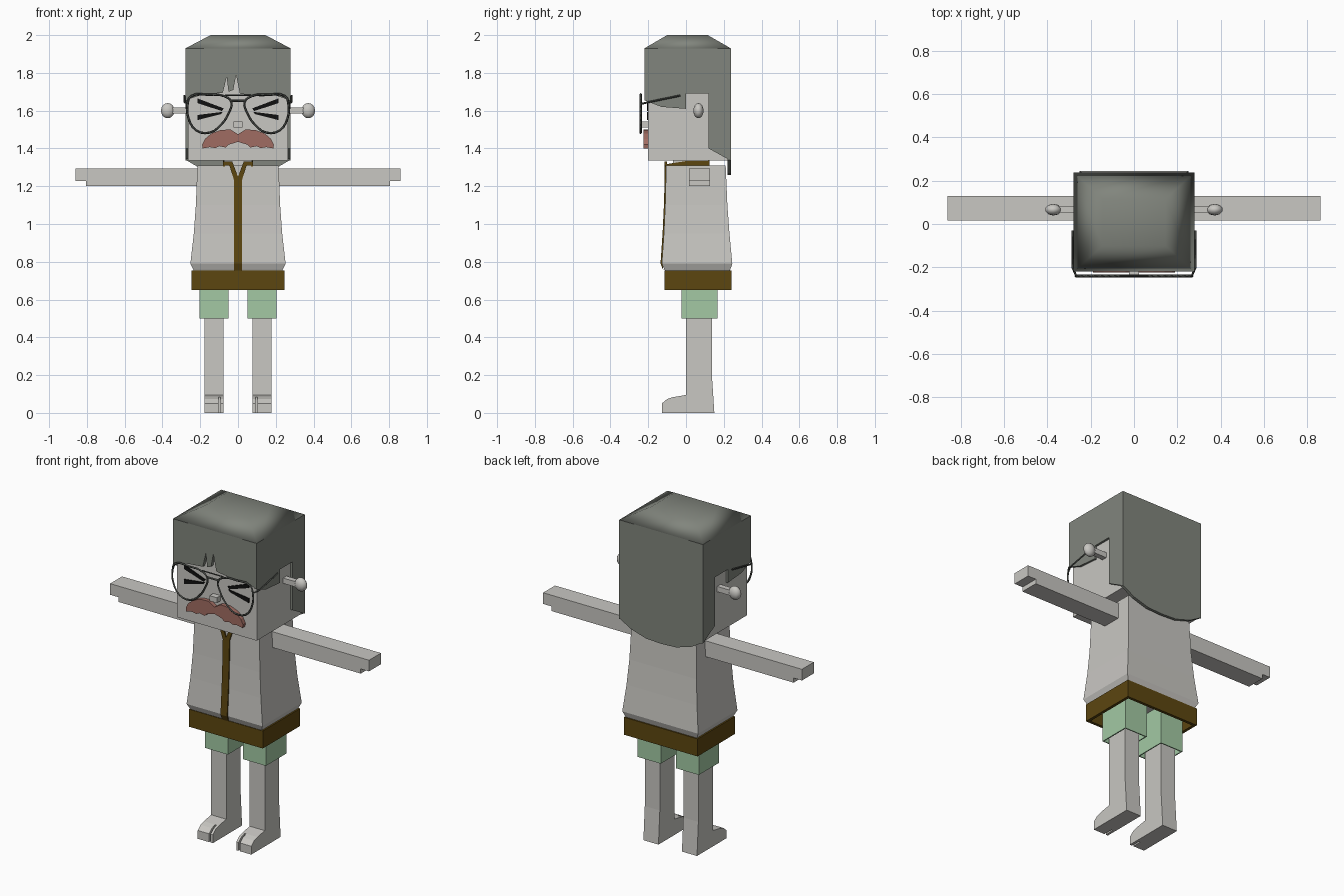
import bpy
import bmesh
from mathutils import Vector

if "Cube" in bpy.data.objects:
    bpy.data.objects.remove(bpy.data.objects["Cube"])


def material(name, rgb):
    m = bpy.data.materials.new(name)
    m.use_nodes = True
    m.diffuse_color = (*rgb, 1)
    m.node_tree.nodes["Principled BSDF"].inputs["Base Color"].default_value = (*rgb, 1)
    return m


SKIN = material("pale grey", (0.58, 0.57, 0.54))
HAIR = material("grey green hair", (0.22, 0.235, 0.205))
BROWN = material("dark brown trim", (0.107, 0.061, 0.005))
GREEN = material("mint green", (0.366, 0.584, 0.371))
RED = material("dusty red", (0.352, 0.15, 0.122))
BLACK = material("black", (0.005, 0.005, 0.005))
FRAME = material("dark frame", (0.06, 0.065, 0.058))


def finish(name, bm, mat):
    bmesh.ops.recalc_face_normals(bm, faces=bm.faces)
    me = bpy.data.meshes.new(name)
    bm.to_mesh(me)
    bm.free()
    me.materials.append(mat)
    ob = bpy.data.objects.new(name, me)
    bpy.context.collection.objects.link(ob)
    return ob


def prism(name, outline, axis, lo, hi, mat):
    """Extrude a 2D outline along an axis: 'x' takes (y, z), 'y' takes (x, z)."""
    bm = bmesh.new()
    place = (lambda p, d: (d, p[0], p[1])) if axis == "x" else (lambda p, d: (p[0], d, p[1]))
    a = [bm.verts.new(place(p, lo)) for p in outline]
    b = [bm.verts.new(place(p, hi)) for p in outline]
    bm.faces.new(a)
    bm.faces.new(b)
    for i in range(len(a)):
        j = (i + 1) % len(a)
        bm.faces.new((a[i], a[j], b[j], b[i]))
    return finish(name, bm, mat)


def loft(name, rings, mat, caps=True):
    """Join rectangles given as (z, x0, x1, y0, y1)."""
    bm = bmesh.new()
    loops = [[bm.verts.new(c) for c in ((x0, y0, z), (x1, y0, z), (x1, y1, z), (x0, y1, z))]
             for z, x0, x1, y0, y1 in rings]
    for p, q in zip(loops, loops[1:]):
        for i in range(4):
            j = (i + 1) % 4
            bm.faces.new((p[i], p[j], q[j], q[i]))
    if caps:
        bm.faces.new(loops[0])
        bm.faces.new(loops[-1])
    return finish(name, bm, mat)


def box(name, x0, x1, y0, y1, z0, z1, mat):
    return loft(name, [(z0, x0, x1, y0, y1), (z1, x0, x1, y0, y1)], mat)


def wire(name, points, radius, mat, cyclic=False, smooth=False):
    cu = bpy.data.curves.new(name, "CURVE")
    cu.dimensions = "3D"
    cu.bevel_depth, cu.bevel_resolution, cu.resolution_u = radius, 0, 3
    cu.use_fill_caps = True
    sp = cu.splines.new("BEZIER")
    sp.bezier_points.add(len(points) - 1)
    for bp, p in zip(sp.bezier_points, points):
        bp.co = p
        bp.handle_left_type = bp.handle_right_type = "AUTO" if smooth else "VECTOR"
    sp.use_cyclic_u = cyclic
    tmp = bpy.data.objects.new(name, cu)
    bpy.context.collection.objects.link(tmp)
    bpy.context.view_layer.update()
    me = bpy.data.meshes.new_from_object(tmp.evaluated_get(bpy.context.evaluated_depsgraph_get()))
    bpy.data.objects.remove(tmp)
    me.materials.clear()
    me.materials.append(mat)
    ob = bpy.data.objects.new(name, me)
    bpy.context.collection.objects.link(ob)
    return ob


def flip(s, pts):
    return [(s * p[0], *p[1:]) for p in pts]


# Head, neck and nose
box("head", -0.265, 0.265, -0.2, 0.222, 1.335, 1.9, SKIN)
box("neck", -0.075, 0.075, -0.07, 0.12, 1.28, 1.36, SKIN)
box("nose", -0.024, 0.024, -0.235, -0.19, 1.51, 1.542, SKIN)

# Hair: domed crown, fringe, back panel
crown = loft("hair_crown", [(1.93, -0.278, 0.278, -0.22, 0.237),
                            (2.0, -0.145, 0.145, -0.1, 0.115)], HAIR)
crown.data.shade_smooth()
fringe = [(-0.278, 1.93), (-0.278, 1.655), (-0.19, 1.685), (-0.08, 1.695), (-0.06, 1.78),
          (-0.05, 1.7), (-0.025, 1.71), (-0.01, 1.79), (0.01, 1.69), (0.12, 1.675),
          (0.2, 1.68), (0.278, 1.655), (0.278, 1.93)]
prism("hair_fringe", fringe, "y", -0.22, -0.198, HAIR)
nape = [(-0.278, 1.34), (-0.2, 1.295), (-0.1, 1.265), (0, 1.26)]
prism("hair_back", [(-0.278, 1.93)] + nape + flip(-1, nape[-2::-1]) + [(0.278, 1.93)],
      "y", 0.22, 0.237, HAIR)
side_hair = [(-0.22, 1.93), (-0.22, 1.655), (-0.13, 1.62), (0, 1.61), (0, 1.69), (0.12, 1.69),
             (0.12, 1.4), (0.237, 1.335), (0.237, 1.93)]

# Moustache
half = [(0, 1.475), (0.04, 1.5), (0.09, 1.498), (0.14, 1.48), (0.175, 1.45), (0.19, 1.42),
        (0.187, 1.4), (0.15, 1.407), (0.12, 1.402), (0.1, 1.412), (0.065, 1.405),
        (0.05, 1.42), (0, 1.435)]
prism("moustache", half + flip(-1, half[-2:0:-1]), "y", -0.224, -0.195, RED)

# Glasses bridge
for z, w, r in ((1.682, 0.07, 0.004), (1.652, 0.04, 0.006)):
    wire("glasses_bridge", [(-w, -0.24, z), (w, -0.24, z)], r, FRAME)

# Torso with flared hem, hollow waistband
torso_rings = [(1.31, 0.215, -0.105, 0.21), (1.1, 0.223, -0.11, 0.219), (0.95, 0.234, -0.117, 0.23),
               (0.79, 0.252, -0.128, 0.245), (0.76, 0.238, -0.115, 0.235), (0.735, 0.225, -0.1, 0.225)]
loft("torso", [(z, -w, w, a, b) for z, w, a, b in torso_rings], SKIN)
band = [(0.755, 0.2), (0.755, 0.245), (0.65, 0.245), (0.65, 0.228), (0.75, 0.228)]
loft("waistband", [(z, -w, w, 0.13 - w, w - 0.005) for z, w in band], BROWN, caps=False)

# Placket following the chest, with a split collar
front = [(y, z) for z, w, y, b in torso_rings[:4]]
front[0] = (-0.106, 1.24)
prism("placket", [(y - 0.007, z) for y, z in front] + [(-0.12, 0.755)]
      + [(y + 0.004, z) for y, z in front[::-1]], "x", -0.022, 0.022, BROWN)

for s, side in ((1, "left"), (-1, "right")):
    # Hair side panel and ear bolt
    prism(side + "_hair_side", side_hair, "x", s * 0.262, s * 0.278, HAIR)
    box(side + "_bolt_shaft", *sorted((s * 0.25, s * 0.35)), 0.05, 0.082, 1.584, 1.616, SKIN)
    bm = bmesh.new()
    bmesh.ops.create_uvsphere(bm, u_segments=10, v_segments=8, radius=1)
    bmesh.ops.scale(bm, vec=Vector((0.038, 0.027, 0.04)), verts=bm.verts)
    bmesh.ops.translate(bm, vec=Vector((s * 0.372, 0.066, 1.6)), verts=bm.verts)
    finish(side + "_bolt_knob", bm, SKIN).data.shade_smooth()

    # Squeezed eye strokes
    for stroke in ([(0.215, 1.665), (0.075, 1.612), (0.085, 1.598), (0.215, 1.64)],
                   [(0.215, 1.55), (0.09, 1.582), (0.08, 1.594), (0.215, 1.577)]):
        prism(side + "_eye_stroke", flip(s, stroke), "y", -0.206, -0.198, BLACK)

    # Aviator rim and temple
    rim = [(0.035, 1.645), (0.07, 1.676), (0.16, 1.684), (0.25, 1.676), (0.267, 1.63),
           (0.262, 1.56), (0.22, 1.495), (0.15, 1.484), (0.09, 1.525), (0.048, 1.59)]
    wire(side + "_rim", [(s * x, -0.24, z) for x, z in rim], 0.006, FRAME, True, True)
    wire(side + "_temple", flip(s, [(0.266, -0.24, 1.635), (0.284, -0.2, 1.645),
                                    (0.284, -0.03, 1.68)]), 0.005, FRAME)

    # Collar
    lapel = [(0, 1.235), (0.022, 1.235), (0.045, 1.308), (0.08, 1.312), (0.08, 1.33),
             (0.03, 1.33), (0, 1.25)]
    prism(side + "_lapel", flip(s, lapel), "y", -0.114, -0.1, BROWN)
    prism(side + "_collar", [(-0.11, 1.305), (-0.11, 1.316), (0, 1.333), (0.125, 1.335), (0.125, 1.305)],
          "x", s * 0.068, s * 0.08, BROWN)

    # Arm with stepped hand
    arm = [(0.2, 1.295), (0.86, 1.295), (0.86, 1.228), (0.805, 1.228), (0.805, 1.2), (0.2, 1.2)]
    prism(side + "_arm", flip(s, arm), "y", 0.015, 0.128, SKIN)

    # Open trouser leg
    x0, x1, y0, y1, t = *sorted((s * 0.05, s * 0.203)), -0.025, 0.168, 0.006
    outer, inner = (x0, x1, y0, y1), (x0 + t, x1 - t, y0 + t, y1 - t)
    loft(side + "_shorts", [(0.735, *outer), (0.5, *outer), (0.5, *inner), (0.7, *inner)], GREEN)

    # Leg with heel, then the split toe
    leg = [(0, 0.72), (0, 0.095), (-0.07, 0.083), (-0.07, 0), (0.15, 0), (0.137, 0.2), (0.137, 0.72)]
    prism(side + "_leg", leg, "x", s * 0.078, s * 0.178, SKIN)
    toe = [(-0.07, 0), (-0.07, 0.083), (-0.1, 0.073), (-0.128, 0.05), (-0.128, 0)]
    for a, b in ((0.078, 0.093), (0.103, 0.178)):
        prism(side + "_toe", toe, "x", s * a, s * b, SKIN)
